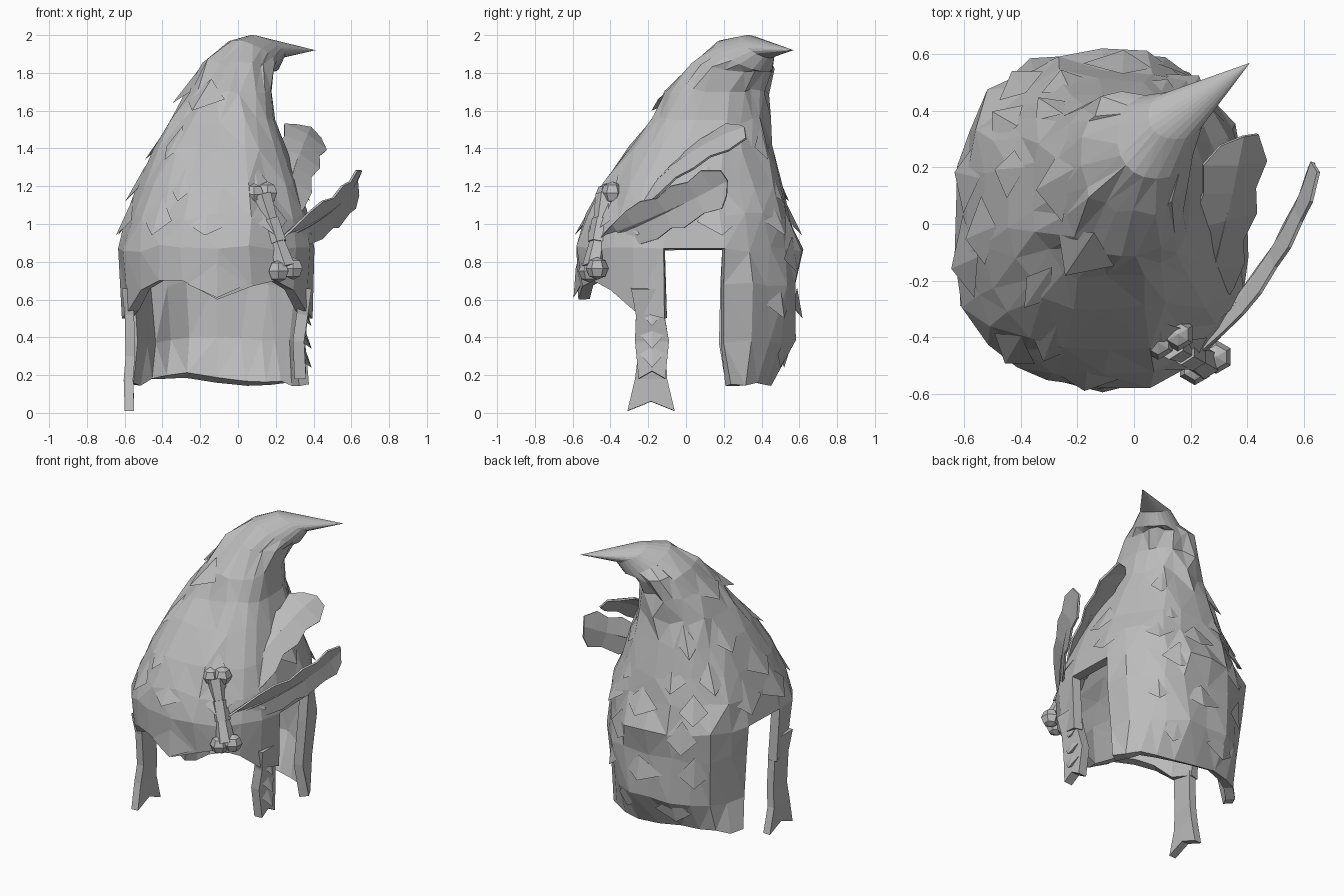
import bpy, bmesh, math, random
from mathutils import Vector

random.seed(4)
if "Cube" in bpy.data.objects:
    bpy.data.objects.remove(bpy.data.objects["Cube"])

grey = bpy.data.materials.new("plain grey")
grey.use_nodes = True
grey.diffuse_color = (0.5, 0.5, 0.5, 1)
grey.node_tree.nodes["Principled BSDF"].inputs["Base Color"].default_value = grey.diffuse_color


def finish(name, bm, thickness=0, offset=0, recalc=True):
    if recalc:
        bmesh.ops.recalc_face_normals(bm, faces=bm.faces)
    mesh = bpy.data.meshes.new(name)
    bm.to_mesh(mesh)
    bm.free()
    mesh.materials.append(grey)
    obj = bpy.data.objects.new(name, mesh)
    bpy.context.collection.objects.link(obj)
    if thickness:
        mod = obj.modifiers.new("thickness", 'SOLIDIFY')
        mod.thickness, mod.offset = thickness, offset
    return obj


# Hat cross-sections: height, x range, y range, tilt towards the tip
ROWS = [
    (0.17, -0.62, 0.39, -0.20, 0.46, 0),
    (0.37, -0.60, 0.37, -0.55, 0.58, 0),
    (0.68, -0.62, 0.40, -0.57, 0.59, 0),
    (0.87, -0.64, 0.41, -0.59, 0.61, 0),
    (1.04, -0.60, 0.38, -0.53, 0.56, 0),
    (1.20, -0.54, 0.33, -0.45, 0.50, 0),
    (1.40, -0.45, 0.26, -0.32, 0.46, 0),
    (1.55, -0.36, 0.20, -0.20, 0.43, 0),
    (1.70, -0.28, 0.18, -0.13, 0.43, 0),
    (1.83, -0.19, 0.19, 0.03, 0.46, -0.1),
    (1.89, -0.06, 0.22, 0.16, 0.46, -0.4),
    (1.94, 0.05, 0.25, 0.30, 0.47, -0.45),
]


def ring_point(row, deg):
    z, x0, x1, y0, y1, tilt = row
    c, s = math.cos(math.radians(deg)), math.sin(math.radians(deg))
    power = 0.83 if z < 1.6 else 0.92
    dx = (x1 - x0) / 2 * math.copysign(abs(c) ** power, c)
    dy = (y1 - y0) / 2 * math.copysign(abs(s) ** power, s)
    return Vector(((x0 + x1) / 2 + dx, (y0 + y1) / 2 + dy, z + tilt * (dx + dy)))


def surface(deg, z):
    for a, b in zip(ROWS, ROWS[1:]):
        if z <= b[0]:
            t = (z - a[0]) / (b[0] - a[0])
            return ring_point(a, deg).lerp(ring_point(b, deg), t)
    return ring_point(ROWS[-1], deg)


# Hood: back flap, open sides and a front brim, drawn up to a bent tip
back = list(range(15, 166, 15))
front = [189, 205, 221, 237, 253, 270, 287, 303, 319, 335, 351]
angles = back + front
n, nb = len(angles), len(back)
brim = {189: 0.50, 205: 0.54, 221: 0.65, 270: 0.60, 287: 0.67, 319: 0.65, 335: 0.54, 351: 0.50}
bm = bmesh.new()
grid = []
for r, row in enumerate(ROWS):
    ring = []
    for deg in angles:
        p = ring_point(row, deg)
        if r == 2 and deg > 180:
            p.z = brim.get(deg, 0.70)
        elif r == 0:
            p.z += random.uniform(-0.03, 0.02)
        elif deg not in (15, 165, 189, 351) and r < 10:
            p += Vector([random.uniform(-0.02, 0.02) for _ in range(3)])
        ring.append(bm.verts.new(p))
    grid.append(ring)
for r in range(len(ROWS) - 1):
    for i in range(n):
        is_back, is_front = i < nb - 1, nb <= i < n - 1
        if r >= 3 or is_back or (r == 2 and is_front):
            j = (i + 1) % n
            bm.faces.new((grid[r][i], grid[r][j], grid[r + 1][j], grid[r + 1][i]))
tip = bm.verts.new((0.41, 0.57, 1.92))
for i in range(n):
    bm.faces.new((grid[-1][i], grid[-1][(i + 1) % n], tip))
bmesh.ops.delete(bm, geom=[v for v in bm.verts if not v.link_faces], context='VERTS')
bmesh.ops.triangulate(bm, faces=bm.faces)
hood = finish("fur_hood", bm, 0.06, -1)
lining = hood.vertex_groups.new(name="lining")
for v in hood.data.vertices:
    lining.add([v.index], 1.0 if v.co.z < 1.3 else 0.1, 'REPLACE')
hood.modifiers["thickness"].vertex_group = "lining"


# Fur tufts: pointed locks with an undercut, staggered around the hood
def add_tuft(bm, deg, z, wide, tall, out):
    left, right = surface(deg - wide, z + tall * 0.5), surface(deg + wide, z + tall * 0.5)
    top, under = surface(deg, z + tall * 1.3), surface(deg, z + tall * 0.3)
    point = surface(deg, z)
    point += Vector((point.x + 0.12, point.y, 0)).normalized() * out
    l, r, t, u, p = [bm.verts.new(v) for v in (left, right, top, under, point)]
    for f in ((l, p, t), (p, r, t), (l, u, p), (u, r, p)):
        bm.faces.new(f)


bm = bmesh.new()
for level, z in enumerate((0.24, 0.50, 0.74, 0.94, 1.12, 1.34)):
    for k in range(10):
        deg = (k + 0.5 * (level % 2)) * 36 + random.uniform(-6, 6)
        low_front = z < 0.88 and not 32 < deg < 148
        if not low_front and random.random() < 0.72:
            add_tuft(bm, deg, z, random.uniform(10, 14), random.uniform(0.12, 0.17),
                     random.uniform(0.02, 0.035))
add_tuft(bm, 270, 0.61, 14, 0.14, 0.03)
add_tuft(bm, 240, 1.60, 28, 0.12, 0.05)
add_tuft(bm, 185, 1.64, 24, 0.12, 0.04)
finish("fur_tufts", bm, recalc=False)


# Side straps: flat bands given by centre and half width
def strap(name, stations, notch, thickness):
    bm = bmesh.new()
    rows = [[bm.verts.new((x, y + k * w, z + (notch if k == 0 and i == len(stations) - 1 else 0)))
             for k in (-1, 0, 1)] for i, (x, y, z, w) in enumerate(stations)]
    for a, b in zip(rows, rows[1:]):
        for k in (0, 1):
            bm.faces.new((a[k], a[k + 1], b[k + 1], b[k]))
    finish(name, bm, thickness)


strap("right_strap", [(-0.59, -0.21, 0.66, 0.08), (-0.575, -0.19, 0.52, 0.075),
                      (-0.57, -0.18, 0.30, 0.075), (-0.58, -0.185, 0.18, 0.085),
                      (-0.575, -0.185, 0.01, 0.125)], 0.05, 0.05)
strap("left_strap", [(0.36, -0.21, 0.66, 0.08), (0.34, -0.19, 0.52, 0.075),
                     (0.32, -0.18, 0.38, 0.09), (0.33, -0.18, 0.18, 0.07)], 0.04, 0.06)

# Layered locks on the left strap
bm = bmesh.new()
for z in (0.24, 0.34, 0.46):
    p = [bm.verts.new(c) for c in ((0.345, -0.26, z + 0.09), (0.345, -0.10, z + 0.09),
                                   (0.345, -0.18, z + 0.13), (0.39, -0.18, z), (0.345, -0.18, z + 0.03))]
    for a, b, c in ((0, 3, 2), (3, 1, 2), (0, 4, 3), (4, 1, 3)):
        bm.faces.new((p[a], p[b], p[c]))
finish("strap_locks", bm, recalc=False)


# Tapered tube with flat sides
def tube(bm, a, b, r1, r2, sides=6):
    a, b = Vector(a), Vector(b)
    rot = (b - a).to_track_quat('Z', 'Y').to_matrix().to_4x4()
    rot.translation = (a + b) / 2
    bmesh.ops.create_cone(bm, cap_ends=True, segments=sides, radius1=r1, radius2=r2,
                          depth=(b - a).length, matrix=rot)


# Bone pinned to the front
upper, lower = Vector((0.125, -0.42, 1.15)), Vector((0.25, -0.49, 0.77))
mid = (upper + lower) / 2
bm = bmesh.new()
tube(bm, upper, mid, 0.06, 0.04)
tube(bm, mid, lower, 0.04, 0.06)
for c in ((0.085, -0.42, 1.155), (0.155, -0.39, 1.165), (0.215, -0.51, 0.75), (0.29, -0.47, 0.765)):
    knob = bmesh.ops.create_uvsphere(bm, u_segments=6, v_segments=4, radius=0.06)
    bmesh.ops.translate(bm, verts=knob["verts"], vec=c)
finish("bone", bm)
bm = bmesh.new()
tube(bm, upper.lerp(lower, 0.34), upper.lerp(lower, 0.66), 0.055, 0.055)
finish("bone_band", bm)


# Feathers: a bent vane with a notched edge and a raised quill
def feather(name, a, b, c, across, width):
    a, b, c, across = Vector(a), Vector(b), Vector(c), Vector(across)
    profile = [0.1, 0.5, 0.85, 1.0, 0.8, 1.05, 0.85, 1.05, 0.6]
    bm, quill, rows = bmesh.new(), bmesh.new(), []
    spine = []
    for i, w in enumerate(profile):
        t = i / (len(profile) - 1)
        p = a * (1 - t) ** 2 + b * 2 * t * (1 - t) + c * t * t
        d = ((b - a) * (1 - t) + (c - b) * t).normalized()
        side = (across - d * across.dot(d)).normalized()
        lift = side.cross(d) * 0.02
        shift = -d * (0.04 if i % 3 == 2 else 0)
        spine.append(p)
        rows.append([bm.verts.new(q) for q in (p - side * w * width - lift + shift, p,
                                               p + side * w * width - lift)])
    for r, s in zip(rows, rows[1:]):
        for k in (0, 1):
            bm.faces.new((r[k], r[k + 1], s[k + 1], s[k]))
    finish(name + "_vane", bm, 0.012)
    for i in range(len(spine) - 2):
        tube(quill, spine[i], spine[i + 1], 0.017 - 0.002 * i, 0.015 - 0.002 * i, 4)
    finish(name + "_quill", quill)


feather("inner_feather", (0.21, -0.42, 0.93), (0.31, -0.10, 1.38), (0.385, 0.31, 1.51),
        (0.75, -0.1, -0.55), 0.125)
feather("outer_feather", (0.22, -0.44, 0.92), (0.54, -0.10, 1.05), (0.63, 0.22, 1.23),
        (0.1, -0.3, 0.95), 0.11)
